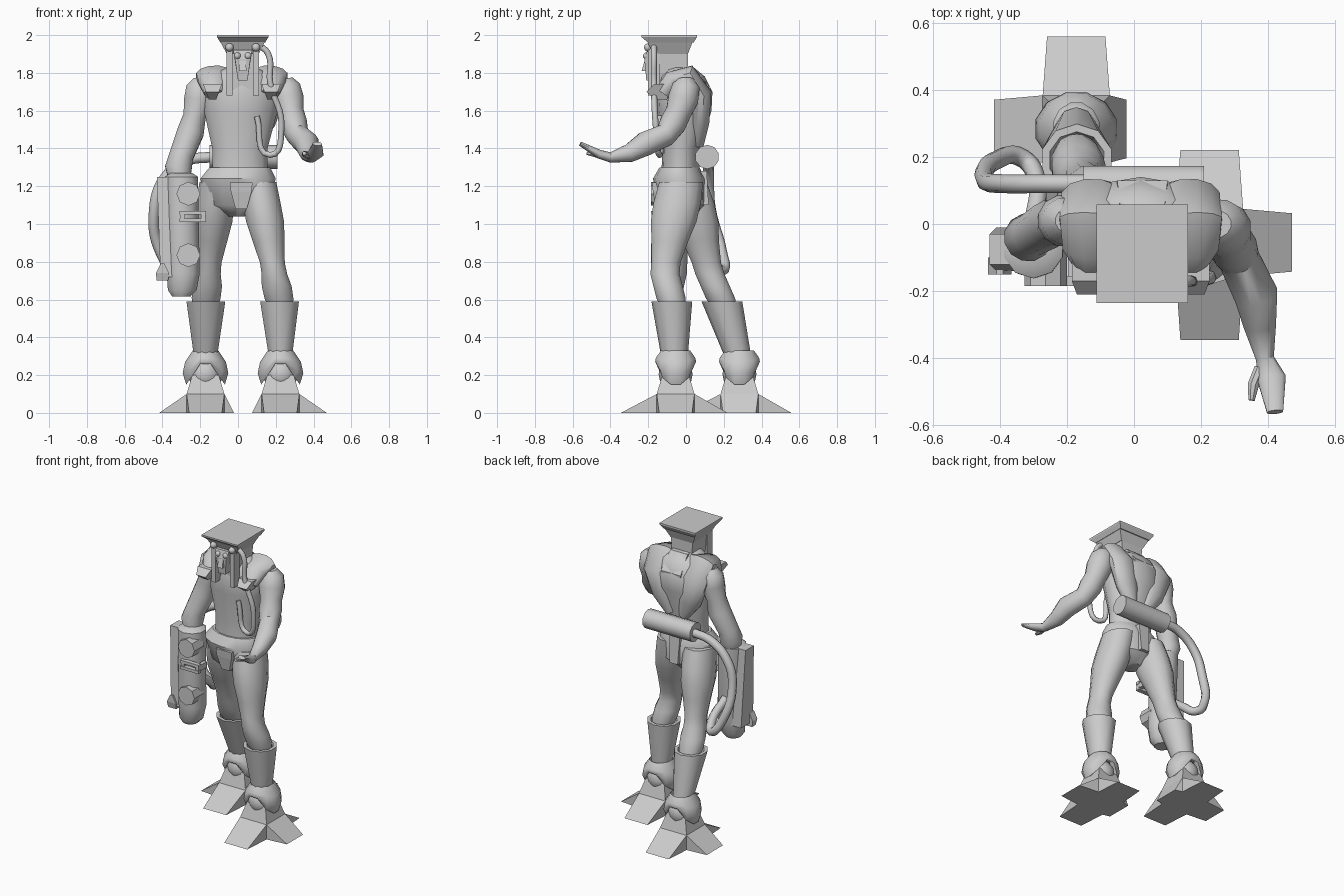
import bpy, bmesh, math
from mathutils import Vector

if "Cube" in bpy.data.objects:
    bpy.data.objects.remove(bpy.data.objects["Cube"])

clay = bpy.data.materials.new("plain_grey")
clay.use_nodes = True
GREY = (0.6, 0.6, 0.6, 1)
clay.diffuse_color = GREY
clay.node_tree.nodes["Principled BSDF"].inputs["Base Color"].default_value = GREY
SIDES = {"left": 1, "right": -1}
MID = .025


def finish(name, bm, smooth=True):
    bmesh.ops.recalc_face_normals(bm, faces=bm.faces)
    mesh = bpy.data.meshes.new(name)
    bm.to_mesh(mesh)
    bm.free()
    mesh.materials.append(clay)
    ob = bpy.data.objects.new(name, mesh)
    bpy.context.collection.objects.link(ob)
    if smooth:
        bpy.ops.object.select_all(action='DESELECT')
        ob.select_set(True)
        bpy.context.view_layer.objects.active = ob
        bpy.ops.object.shade_smooth_by_angle(angle=math.radians(42))
    return ob


def loft(name, rings, sides=12, flat=True, caps=True):
    """Rings are (x, y, z, radius) or (x, y, z, radius_a, radius_b); flat rings stay level."""
    bm = bmesh.new()
    centres = [Vector(ring[:3]) for ring in rings]
    loops = []
    for i, ring in enumerate(rings):
        across, along = Vector((1, 0, 0)), Vector((0, 1, 0))
        if not flat:
            tangent = (centres[min(i + 1, len(rings) - 1)] - centres[max(i - 1, 0)]).normalized()
            across = (across - tangent * across.dot(tangent)).normalized()
            along = tangent.cross(across)
        loop = []
        for k in range(sides):
            angle = math.tau * (k + .5) / sides
            offset = across * ring[3] * math.cos(angle) + along * ring[-1] * math.sin(angle)
            loop.append(bm.verts.new(centres[i] + offset))
        loops.append(loop)
    for low, high in zip(loops, loops[1:]):
        for k in range(sides):
            after = (k + 1) % sides
            bm.faces.new((low[k], low[after], high[after], high[k]))
    if caps:
        bm.faces.new(loops[0])
        bm.faces.new(loops[-1])
    return finish(name, bm)


def hull(name, points):
    bm = bmesh.new()
    for point in points:
        bm.verts.new(point)
    bmesh.ops.convex_hull(bm, input=bm.verts)
    return finish(name, bm, False)


def block(name, x, *levels):
    """Hull of level rectangles (half_width, front, back, height) centred on x."""
    hull(name, [(x + side * half, y, z) for half, front, back, z in levels
                for side in SIDES.values() for y in (front, back)])


def tube(name, points, radius):
    curve = bpy.data.curves.new(name, 'CURVE')
    curve.dimensions = '3D'
    curve.bevel_depth, curve.bevel_resolution, curve.resolution_u = radius, 2, 6
    curve.use_fill_caps = True
    spline = curve.splines.new('BEZIER')
    spline.bezier_points.add(len(points) - 1)
    for knot, point in zip(spline.bezier_points, points):
        knot.co = point
        knot.handle_left_type = knot.handle_right_type = 'AUTO'
    curve.materials.append(clay)
    bpy.context.collection.objects.link(bpy.data.objects.new(name, curve))


def ball(name, centre, radius):
    bm = bmesh.new()
    bmesh.ops.create_uvsphere(bm, u_segments=12, v_segments=8, radius=radius)
    bmesh.ops.translate(bm, verts=bm.verts, vec=centre)
    finish(name, bm)


def drum(name, start, end, radius, sides):
    start, end = Vector(start), Vector(end)
    axis = end - start
    bm = bmesh.new()
    bmesh.ops.create_cone(bm, cap_ends=True, segments=sides, radius1=radius,
                          radius2=radius, depth=axis.length)
    bmesh.ops.transform(bm, verts=bm.verts, matrix=axis.to_track_quat('Z', 'Y').to_matrix().to_4x4())
    bmesh.ops.translate(bm, verts=bm.verts, vec=(start + end) / 2)
    finish(name, bm)


# Four-pronged feet with ankles and arched cuffs
def foot(side, x, y):
    size, ankle = .1, .07
    block(side + "_foot_block", x, (size, y - size, y + size, 0), (size, y - size, y + size, size),
          (ankle, y - ankle, y + ankle, size * 2))
    out = SIDES[side]
    prongs = {"outer": (out, 0, .245), "inner": (-out, 0, .15),
              "front": (0, -1, .29), "back": (0, 1, .275)}
    for label, (dx, dy, reach) in prongs.items():
        points = []
        for edge in (-1, 1):
            for away, half, z in ((size, size, 0), (size, size, size), (reach, .087, 0)):
                points.append((x + dx * away - dy * edge * half, y + dy * away + dx * edge * half, z))
        hull(side + "_" + label + "_prong", points)
    ball(side + "_ankle", (x, y, .205), .09)
    cuff = loft(side + "_ankle_cuff", [(x, y, .15, .106, .1), (x, y, .21, .125, .112),
                (x, y, .27, .112, .108), (x, y, .33, ankle, .08)], caps=False)
    for vert in cuff.data.vertices:
        arch = max(0, 1 - abs(vert.co.x - x) / size)
        vert.co.z += arch * max(0, .3 - vert.co.z)


# Legs run straight from hip to knee, then from knee into the boot
def leg(side, hip, knee, rim, shin):
    hip, knee, rim, shin = (Vector(joint) for joint in (hip, knee, rim, shin))
    thigh = [(-.05, .1, .12), (.2, .103, .13), (.42, .104, .125), (.65, .087, .1), (.9, .068, .08)]
    calf = [(.1, .07, .08), (.5, .082, .08), (.9, .079, .08), (1.6, .05, .05)]
    rings = []
    for start, end, profile in ((hip, knee, thigh), (knee, rim, calf)):
        rings += [(*start.lerp(end, t), wide, deep) for t, wide, deep in profile]
    loft(side + "_leg", rings)
    inside = rim - Vector((0, 0, .05))
    loft(side + "_boot", [(*shin, .062, .068), (*rim, .108), (*rim, .085), (*inside, .07)], 10)


foot("left", .225, -.055)
foot("right", -.172, .283)
leg("left", (.11, -.03, 1.2), (.19, -.115, .75), (.22, -.075, .59), (.225, -.06, .28))
leg("right", (-.11, 0, 1.2), (-.158, .12, .75), (-.17, .19, .59), (-.172, .28, .28))

# Hips and torso
loft("hips", [(0, -.02, 1.04, .05, .06), (0, -.02, 1.1, .17, .12), (0, -.035, 1.24, .205, .14),
     (.01, -.035, 1.3, .165, .105)], 14)
loft("torso", [(.01, -.03, 1.27, .15, .1), (.01, -.025, 1.4, .15, .1), (.015, -.01, 1.6, .2, .145),
     (.02, -.01, 1.7, .205, .15), (.02, -.02, 1.78, .17, .12), (.02, -.04, 1.83, .08)], 14)
block("front_pouch", .017, (.06, -.18, -.1, 1.22), (.055, -.175, -.1, 1.17), (.03, -.16, -.08, 1.08))
block("back_flap", .01, (.04, .07, .11, 1.28), (.03, .08, .12, 1.1))
block("back_panel", MID, (.065, -.06, .04, 1.83), (.075, 0, .13, 1.72), (.055, 0, .11, 1.55))

# Head, face and flat-topped hat
block("head", MID, (.085, -.16, .01, 1.95), (.075, -.15, .01, 1.8), (.055, -.15, -.02, 1.71))
block("face", MID, (.05, -.205, -.1, 1.92), (.04, -.22, -.1, 1.87), (.025, -.21, -.1, 1.76))
block("nose", MID, (.015, -.215, -.18, 1.88), (.02, -.235, -.18, 1.81))
block("hat_crown", MID, (.085, -.175, .01, 1.9), (.118, -.205, .035, 1.965))
block("hat_brim", MID, (.118, -.2, .04, 1.96), (.136, -.236, .058, 1.99), (.136, -.236, .058, 2))

# Paired padded vest lobes, lapels and face details
for side, sign in SIDES.items():
    lobe = [(.05, .06, 1.42, .035), (.1, .075, 1.54, .08, .05), (.14, .075, 1.69, .1, .062),
            (.145, .01, 1.79, .1, .055), (.15, -.07, 1.76, .085, .055), (.15, -.12, 1.69, .05)]
    loft(side + "_vest_lobe", [(.02 + sign * x, *rest) for x, *rest in lobe], flat=False)
    block(side + "_lapel", .02 + sign * .155, (.05, -.17, -.08, 1.74), (.035, -.21, -.1, 1.7),
          (.02, -.16, -.1, 1.66))
    strap = MID + sign * .07
    block(side + "_head_strap", strap, (.016, -.2, -.14, 1.68), (.016, -.2, -.14, 1.94))
    ball(side + "_hat_stud", (strap, -.2, 1.935), .022)
    ball(side + "_eye", (MID + sign * .028, -.21, 1.89), .018)

# Breathing hose from the hat to the chest
tube("chest_hose", [(.11, -.17, 1.95), (.16, -.17, 1.9), (.17, -.17, 1.75), (.23, -.16, 1.52),
     (.17, -.14, 1.365), (.1, -.14, 1.57)], .016)

# Arms
loft("right_arm", [(-.2, .01, 1.77, .035), (-.205, .01, 1.73, .07), (-.21, .01, 1.66, .078),
     (-.23, 0, 1.57, .062), (-.25, 0, 1.49, .073), (-.3, -.03, 1.36, .066),
     (-.315, -.04, 1.3, .073), (-.31, -.05, 1.24, .06)], flat=False)
loft("left_arm", [(.25, 0, 1.77, .04), (.256, 0, 1.73, .075), (.268, -.015, 1.66, .083),
     (.28, -.04, 1.59, .07), (.295, -.07, 1.53, .073), (.315, -.11, 1.47, .062),
     (.365, -.215, 1.425, .066), (.375, -.3, 1.375, .05), (.39, -.4, 1.352, .028),
     (.41, -.46, 1.37, .044, .024), (.42, -.56, 1.425, .025, .012)], flat=False)
loft("left_thumb", [(.375, -.43, 1.36, .018), (.355, -.48, 1.37, .018), (.35, -.525, 1.375, .01)],
     8, flat=False)

# Arm-mounted weapon
loft("weapon_barrel", [(-.3, -.085, .615, .05), (-.295, -.085, .65, .08, .07),
     (-.29, -.08, .74, .092, .085), (-.3, -.07, 1.25, .092), (-.3, -.07, 1.27, .06)], 10)
block("weapon_side_plate", -.37, (.06, -.12, -.03, 1.25), (.04, -.14, -.01, .72))
block("weapon_fin", -.4, (.03, -.14, -.1, .7), (.035, -.15, -.1, .74), (.01, -.15, -.1, .79))
for label, height in (("upper", 1.16), ("lower", .835)):
    drum(label + "_weapon_knob", (-.263, -.08, height), (-.263, -.185, height), .063, 8)
for label, height in (("upper", 1.07), ("lower", 1.03)):
    block(label + "_handle_bar", -.24, (.07, -.185, -.155, height), (.07, -.185, -.155, height - .02))
for side, sign in SIDES.items():
    block(side + "_handle_post", -.24 + sign * .055, (.012, -.18, -.09, 1.02), (.012, -.18, -.09, 1.06))

# Back tank and feed hose
drum("back_tank", (-.15, .112, 1.355), (.208, .112, 1.355), .064, 10)
tube("feed_hose", [(-.14, .12, 1.355), (-.27, .12, 1.335), (-.39, .12, 1.24), (-.443, .13, 1.08),
     (-.41, .19, .85), (-.33, .195, .755), (-.29, .13, .8), (-.3, 0, .9)], .028)
